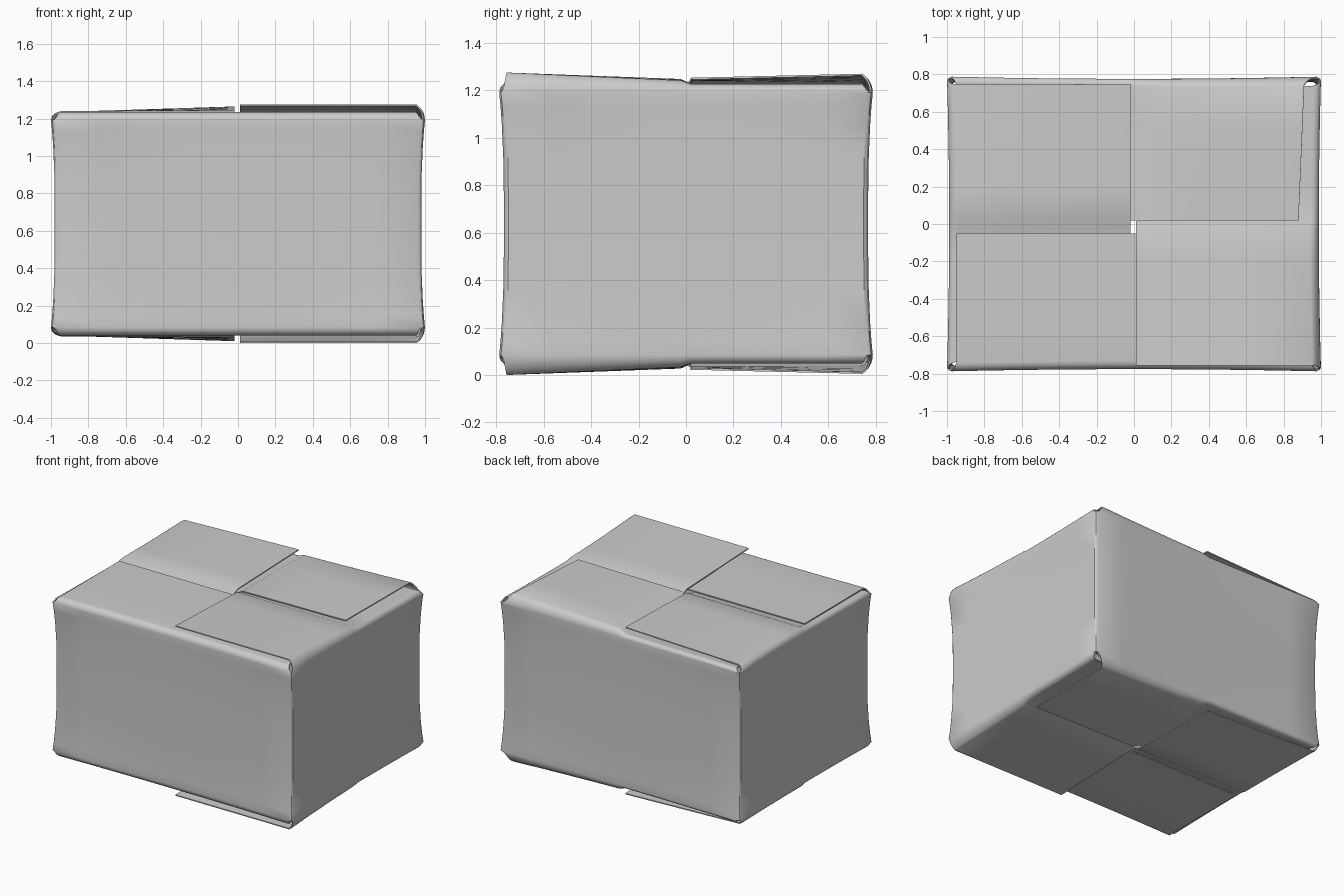
import bpy
import bmesh
import math
from mathutils import Vector

cube = bpy.data.objects.get("Cube")
if cube:
    bpy.data.objects.remove(cube, do_unlink=True)

HALF_X, HALF_Y = 0.98, 0.768      # wall distances from the centre
MID_Z, FOLD_Z = 0.6375, 0.5975    # box centre height, centre to flap height
RADIUS, FLARE, CHAMFER = 0.045, 0.02, 0.008
ARC_STEPS = 6

board = bpy.data.materials.new("light_grey_board")
board.use_nodes = True
GREY = (0.6, 0.6, 0.6, 1)
board.diffuse_color = GREY
board.node_tree.nodes["Principled BSDF"].inputs["Base Color"].default_value = GREY

# Columns across a panel; the outermost pair rounds the box corner
half_cols = [0.03, 0.25, 0.5, 0.75, 0.975, 1]
COLS = [-t for t in reversed(half_cols)] + half_cols


def mix(a, b, f):
    return a + (b - a) * f


def lift(t, s, under, mid, over_fold, over_free):
    """Flap height: tucked under on one half, riding over on the other."""
    if t < 0:
        return under
    return mix(mid * (0.5 + 0.5 * s), mix(over_fold, over_free, s), t)


def half_rows():
    """Rows from mid wall to flap edge: wall height, fold amount, flap amount."""
    rows = [(h, 0, 0) for h in (0, 0.25, 0.5, 0.75, 0.9, 1)]
    rows += [(1, (i + 1) / ARC_STEPS, 0) for i in range(ARC_STEPS)]
    return rows + [(1, 1, s) for s in (0.33, 0.67, 1)]


def panel_point(t, row, side, normal, dist, half, edge, inset, heights):
    """Place one point of a wall, its fold or its flap."""
    h, fold, s = row
    along = Vector((normal.y, -normal.x, 0))
    angle = fold * math.pi / 2
    corner = 1 if abs(t) == 1 else 0
    flare = FLARE * h ** 3
    spread = flare * (0.4 + 0.6 * t * t)
    wall_half = half + flare - CHAMFER * corner
    over_inset = mix(inset[0], inset[1], s)
    flap_half = half - (over_inset if t > 0 else 0.03)
    u = t * mix(wall_half, flap_half, math.sqrt(fold))
    n = dist + spread - CHAMFER * corner * (1 - fold)
    n -= RADIUS * (1 - math.cos(angle))
    n = mix(n, edge, s)
    z = (FOLD_Z - RADIUS) * h + RADIUS * math.sin(angle)
    z += lift(t, s, *heights) * fold
    return normal * n + along * u + Vector((0, 0, MID_Z + side * z))


def make_panel(name, normal, dist, half, edge, inset, heights):
    """One side wall with its top and bottom flaps, folded from one sheet."""
    normal = Vector(normal)
    rows = half_rows()
    sheet = [(-1, r) for r in reversed(rows)] + [(1, r) for r in rows[1:]]
    bm = bmesh.new()
    grid = [[bm.verts.new(panel_point(t, r, side, normal, dist, half, edge, inset, heights))
             for t in COLS] for side, r in sheet]
    for low, high in zip(grid, grid[1:]):
        for i in range(len(COLS) - 1):
            bm.faces.new((low[i], high[i], high[i + 1], low[i + 1]))
    mesh = bpy.data.meshes.new(name)
    bm.to_mesh(mesh)
    bm.free()
    mesh.materials.append(board)
    obj = bpy.data.objects.new(name, mesh)
    bpy.context.collection.objects.link(obj)
    # Board thickness grows inward
    solid = obj.modifiers.new("thickness", "SOLIDIFY")
    solid.thickness = 0.008
    solid.offset = -1
    bpy.ops.object.select_all(action="DESELECT")
    obj.select_set(True)
    bpy.context.view_layer.objects.active = obj
    bpy.ops.object.modifier_apply(modifier="thickness")
    bpy.ops.object.shade_smooth_by_angle(angle=math.radians(35))


# Four panels whose flaps interlock like a pinwheel
make_panel("right_panel", (1, 0, 0), HALF_X, HALF_Y, 0.01, (0.012, 0.012),
           (-0.008, 0.012, 0.04, 0.04))
make_panel("back_panel", (0, 1, 0), HALF_Y, HALF_X, 0.02, (0.07, 0.1),
           (-0.022, 0.008, 0.035, 0.018))
make_panel("left_panel", (-1, 0, 0), HALF_X, HALF_Y, 0.02, (0.023, 0.02),
           (-0.014, 0.01, 0, 0.03))
make_panel("front_panel", (0, -1, 0), HALF_Y, HALF_X, 0.05, (0.03, 0.03),
           (0, 0, 0, 0))
